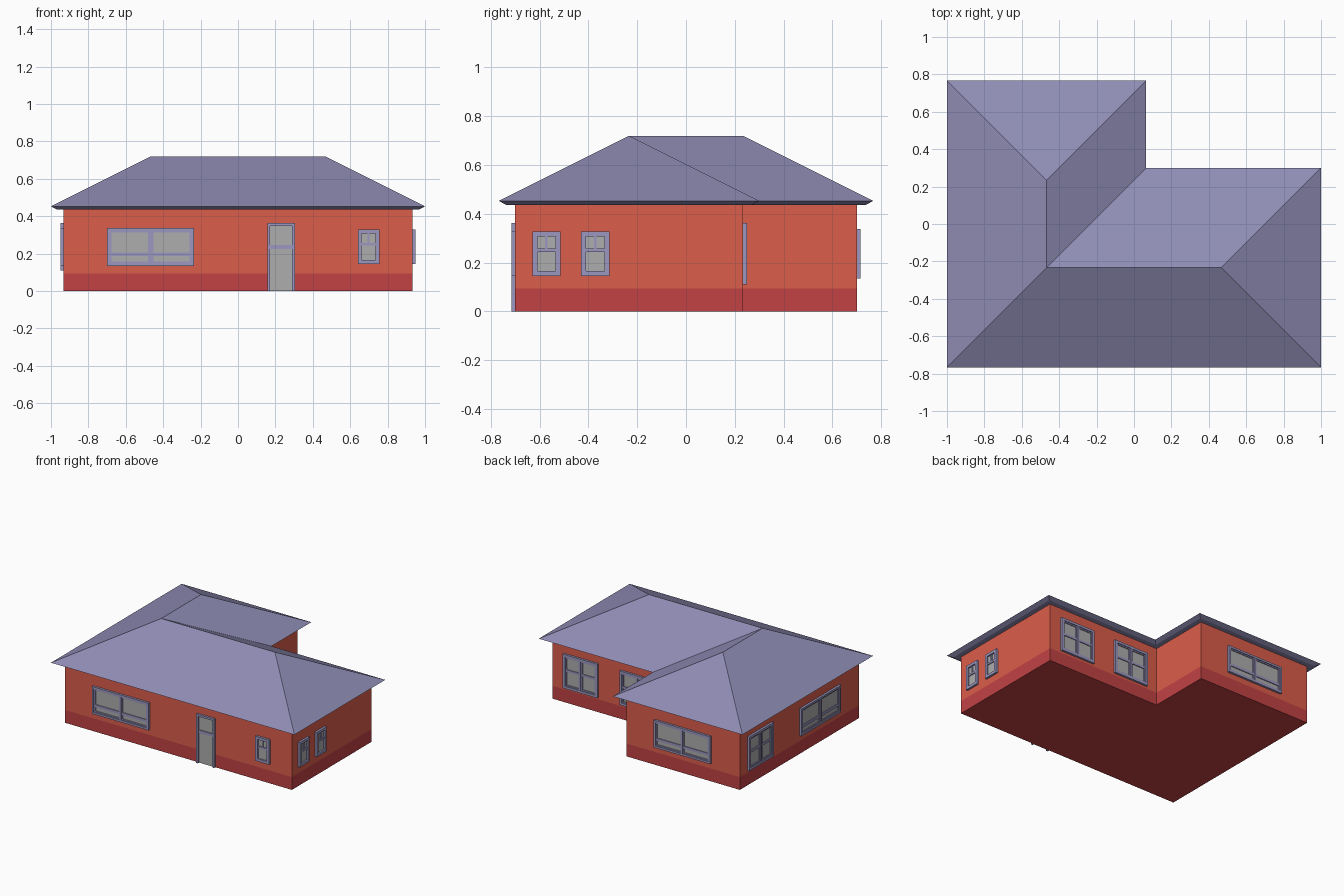
import bpy, bmesh
from math import radians

if "Cube" in bpy.data.objects:
    bpy.data.objects.remove(bpy.data.objects["Cube"])


def material(name, rgb):
    m = bpy.data.materials.new(name)
    m.diffuse_color = (*rgb, 1)
    m.use_nodes = True
    m.node_tree.nodes["Principled BSDF"].inputs["Base Color"].default_value = m.diffuse_color
    return m


WALL = material("orange_wall", (0.71, 0.11, 0.07))
BASE = material("red_base", (0.54, 0.054, 0.058))
ROOF = material("lilac_roof", (0.275, 0.262, 0.456))
FRAME = material("lilac_frame", (0.33, 0.31, 0.53))
GLASS = material("grey_glass", (0.42, 0.42, 0.42))


def finish(name, bm, mats):
    bmesh.ops.recalc_face_normals(bm, faces=bm.faces)
    me = bpy.data.meshes.new(name)
    bm.to_mesh(me)
    bm.free()
    for m in mats:
        me.materials.append(m)
    ob = bpy.data.objects.new(name, me)
    bpy.context.collection.objects.link(ob)
    return ob


def l_loop(bm, inset, z):
    """L-shaped footprint, shrunk inward from the eave line."""
    i = inset
    pts = [(-1 + i, -.767 + i), (1 - i, -.767 + i), (1 - i, .3 - i),
           (.065 - i, .3 - i), (.065 - i, .767 - i), (-1 + i, .767 - i)]
    return [bm.verts.new((x, y, z)) for x, y in pts]


def bridge(bm, a, b, mat=0):
    for k in range(len(a)):
        n = (k + 1) % len(a)
        bm.faces.new((a[k], a[n], b[n], b[k])).material_index = mat


# Walls with a darker red base band
bm = bmesh.new()
loops = [l_loop(bm, .067, z) for z in (0, .095, .442)]
bridge(bm, loops[0], loops[1], 1)
bridge(bm, loops[1], loops[2], 0)
bm.faces.new(loops[0]).material_index = 1
bm.faces.new(loops[2])
finish("walls", bm, [WALL, BASE])

# Hipped roof with bevelled eave and soffit
bm = bmesh.new()
soffit = l_loop(bm, .03, .437)
eave = l_loop(bm, 0, .453)
A, B, C = [bm.verts.new((x, y, .72)) for x, y in
           ((-.467, .234), (-.467, -.233), (.467, -.233))]
bridge(bm, soffit, eave)
bm.faces.new(soffit)
e = eave
for f in ((e[0], e[1], C, B), (e[1], e[2], C), (e[2], e[3], B, C),
          (e[3], e[4], A, B), (e[4], e[5], A), (e[5], e[0], B, A)):
    bm.faces.new(f)
finish("roof", bm, [ROOF])


def box(bm, x0, x1, z0, z1, depth, mat=0):
    vs = [bm.verts.new((x, y, z)) for y in (.002, -depth)
          for x, z in ((x0, z0), (x1, z0), (x1, z1), (x0, z1))]
    for q in ((0, 1, 2, 3), (4, 5, 6, 7), (0, 1, 5, 4),
              (1, 2, 6, 5), (2, 3, 7, 6), (3, 0, 4, 7)):
        bm.faces.new([vs[k] for k in q]).material_index = mat


def surround(bm, x0, x1, z0, z1, t, depth, sill=True):
    """Rectangular frame: two stiles, a head and an optional sill."""
    box(bm, x0, x0 + t, z0, z1, depth)
    box(bm, x1 - t, x1, z0, z1, depth)
    box(bm, x0 + t, x1 - t, z1 - t, z1, depth)
    if sill:
        box(bm, x0 + t, x1 - t, z0, z0 + t, depth)


# width, bottom, top, frame thickness, bar bottom, bar top
KINDS = {
    "wide": (.465, .135, .338, .015, .188, .207),
    "tall": (.285, .110, .363, .018, .235, .252),
    "small": (.115, .145, .328, .02, .244, .258),
    "door": (.148, .0, .363, .015, .225, .247),
}


def opening(name, kind, x, y, angle):
    w, z0, z1, t, b0, b1 = KINDS[kind]
    h = w / 2
    bm = bmesh.new()
    surround(bm, -h, h, z0, z1, t, .016, kind != "door")
    box(bm, -h + t, h - t, z0 + .001, z1 - t, .004, 1)
    if kind in ("wide", "tall"):
        # Two sashes either side of a centre post, each with a cross bar
        m = .006
        box(bm, -m, m, z0 + t, z1 - t, .016)
        for a, b in ((-h + t, -m), (m, h - t)):
            surround(bm, a, b, z0 + t, z1 - t, .009, .010)
            box(bm, a + .009, b - .009, b0, b1, .010)
    else:
        box(bm, -h + t, h - t, b0, b1, .011)
        if kind == "small":
            box(bm, -.005, .005, b1, z1 - t, .010)
    ob = finish(name, bm, [FRAME, GLASS])
    ob.location = (x, y, 0)
    ob.rotation_euler.z = radians(angle)


# Front
opening("front_wide_window", "wide", -.467, -.7, 0)
opening("front_door", "door", .231, -.7, 0)
opening("front_small_window", "small", .698, -.7, 0)
# Right side
for k, y in enumerate((-.572, -.372)):
    opening(f"right_small_window_{k + 1}", "small", .933, y, 90)
# Back of both wings
for k, x in enumerate((.23, .697)):
    opening(f"back_tall_window_{k + 1}", "tall", x, .233, 180)
opening("back_wide_window", "wide", -.467, .7, 180)
# Left side
opening("left_tall_window", "tall", -.933, .467, 270)
opening("left_wide_window", "wide", -.933, -.233, 270)
